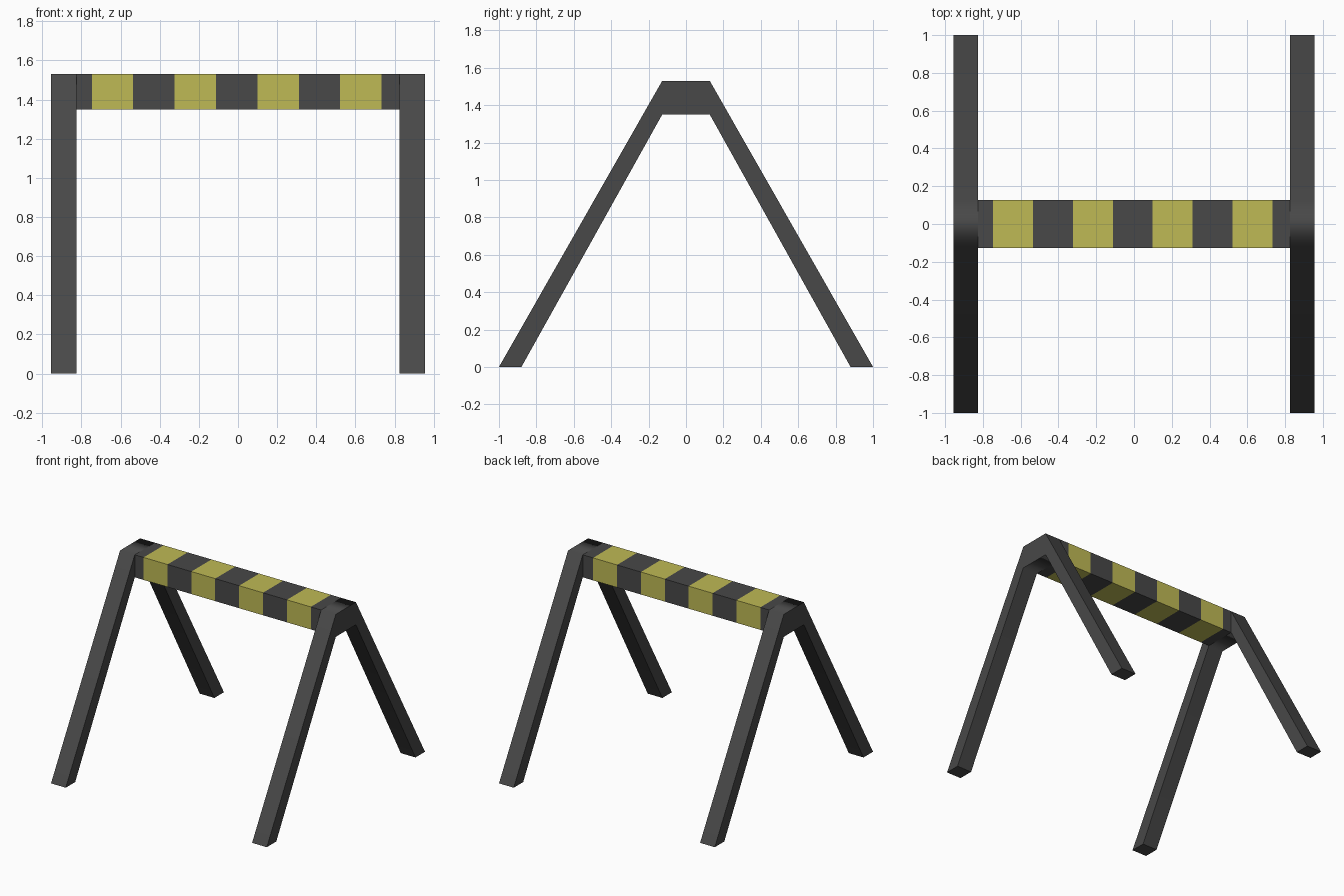
import bpy, bmesh

if "Cube" in bpy.data.objects:
    bpy.data.objects.remove(bpy.data.objects["Cube"])

HW = 0.127            # half width of the flat top
Z0, Z1 = 1.35, 1.53   # underside and top of the beam
XI, XO = 0.825, 0.955 # inner and outer x of the leg frames


def material(name, rgb):
    m = bpy.data.materials.new(name)
    m.diffuse_color = (*rgb, 1)
    m.use_nodes = True
    m.node_tree.nodes["Principled BSDF"].inputs["Base Color"].default_value = m.diffuse_color
    return m


dark = material("dark_grey", (0.065, 0.065, 0.065))
yellow = material("yellow", (0.52, 0.49, 0.09))


def add_object(name, bm, mats):
    bmesh.ops.recalc_face_normals(bm, faces=bm.faces)
    mesh = bpy.data.meshes.new(name)
    bm.to_mesh(mesh)
    bm.free()
    for m in mats:
        mesh.materials.append(m)
    ob = bpy.data.objects.new(name, mesh)
    bpy.context.collection.objects.link(ob)
    return ob


# A-shaped leg frames: half profile mirrored in y, extruded along x
half = [(1.0, 0), (0.88, 0), (HW, Z0), (HW, Z1)]


def leg_frame(name, x0, x1):
    bm = bmesh.new()
    v = {(s, x, i): bm.verts.new((x, s * y, z))
         for s in (-1, 1) for x in (x0, x1) for i, (y, z) in enumerate(half)}
    for s in (-1, 1):
        for i in range(4):
            if i == 2:
                continue  # the bridge joins here
            j = (i + 1) % 4
            bm.faces.new([v[s, x0, i], v[s, x0, j], v[s, x1, j], v[s, x1, i]])
        for x in (x0, x1):
            bm.faces.new([v[s, x, i] for i in range(4)])
    # bridge between the two legs
    for i in (2, 3):
        bm.faces.new([v[-1, x0, i], v[1, x0, i], v[1, x1, i], v[-1, x1, i]])
    for x in (x0, x1):
        bm.faces.new([v[-1, x, 2], v[1, x, 2], v[1, x, 3], v[-1, x, 3]])
    # only the bends at the top are shaded smooth
    for f in bm.faces:
        f.smooth = True
    for e in bm.edges:
        a, b = (w.co for w in e.verts)
        e.smooth = min(a.z, b.z) > 1 and abs(a.x - b.x) > 0.01
    ob = add_object(name, bm, [dark])
    wn = ob.modifiers.new("weighted", 'WEIGHTED_NORMAL')
    wn.keep_sharp = True


leg_frame("left_leg_frame", -XO, -XI)
leg_frame("right_leg_frame", XI, XO)

# Striped cross beam: one box divided along x, with alternating materials
xs = [-XI] + [-0.747 + 0.2115 * k for k in range(8)] + [XI]
bm = bmesh.new()
rings = [[bm.verts.new((x, y, z)) for y, z in
          ((-HW, Z0), (HW, Z0), (HW, Z1), (-HW, Z1))] for x in xs]
for k, (a, b) in enumerate(zip(rings, rings[1:])):
    for i in range(4):
        j = (i + 1) % 4
        bm.faces.new([a[i], a[j], b[j], b[i]]).material_index = k % 2
bm.faces.new(rings[0])
bm.faces.new(rings[-1])
add_object("striped_beam", bm, [dark, yellow])
